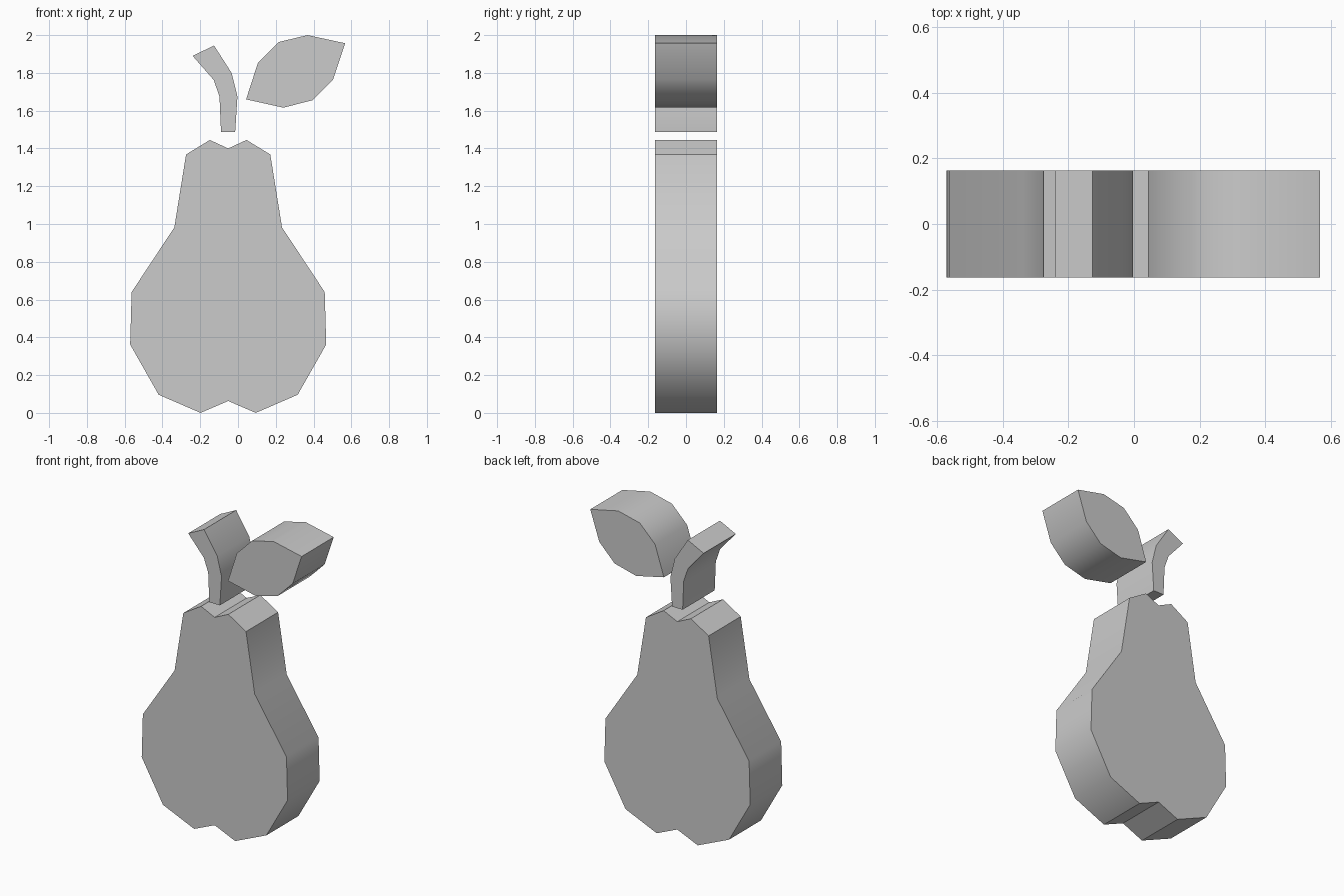
import bpy, bmesh, math

if "Cube" in bpy.data.objects:
    bpy.data.objects.remove(bpy.data.objects["Cube"])

HALF_DEPTH = 0.163


def extrude_profile(name, pts):
    """Extrude an x-z outline (counter-clockwise from the front) along y."""
    mesh = bpy.data.meshes.new(name)
    bm = bmesh.new()
    face = bm.faces.new([bm.verts.new((x, -HALF_DEPTH, z)) for x, z in pts])
    geom = bmesh.ops.extrude_face_region(bm, geom=[face], use_keep_orig=True)["geom"]
    verts = [g for g in geom if isinstance(g, bmesh.types.BMVert)]
    bmesh.ops.translate(bm, verts=verts, vec=(0, 2 * HALF_DEPTH, 0))
    bmesh.ops.recalc_face_normals(bm, faces=bm.faces[:])
    bm.to_mesh(mesh)
    bm.free()
    ob = bpy.data.objects.new(name, mesh)
    bpy.context.collection.objects.link(ob)
    bpy.ops.object.select_all(action='DESELECT')
    ob.select_set(True)
    bpy.context.view_layer.objects.active = ob
    bpy.ops.object.shade_smooth_by_angle(angle=math.radians(40))
    return ob


# Pear body: half outline mirrored about its own axis
axis = -0.052
half = [(0.146, 0.0), (0.368, 0.096), (0.519, 0.362), (0.511, 0.64),
        (0.285, 0.982), (0.223, 1.368), (0.097, 1.445)]
body = [(axis, 0.063)] + [(axis + w, z) for w, z in half]
body += [(axis, 1.4)] + [(axis - w, z) for w, z in reversed(half)]
extrude_profile("pear_body", body)

# Curved stem
extrude_profile("stem", [(-0.09, 1.487), (-0.015, 1.487), (-0.003, 1.675), (-0.034, 1.8),
                         (-0.127, 1.945), (-0.24, 1.89), (-0.129, 1.763), (-0.098, 1.675)])

# Leaf
extrude_profile("leaf", [(0.043, 1.66), (0.24, 1.616), (0.394, 1.655), (0.503, 1.765),
                         (0.567, 1.957), (0.368, 2.0), (0.214, 1.963), (0.106, 1.855)])
